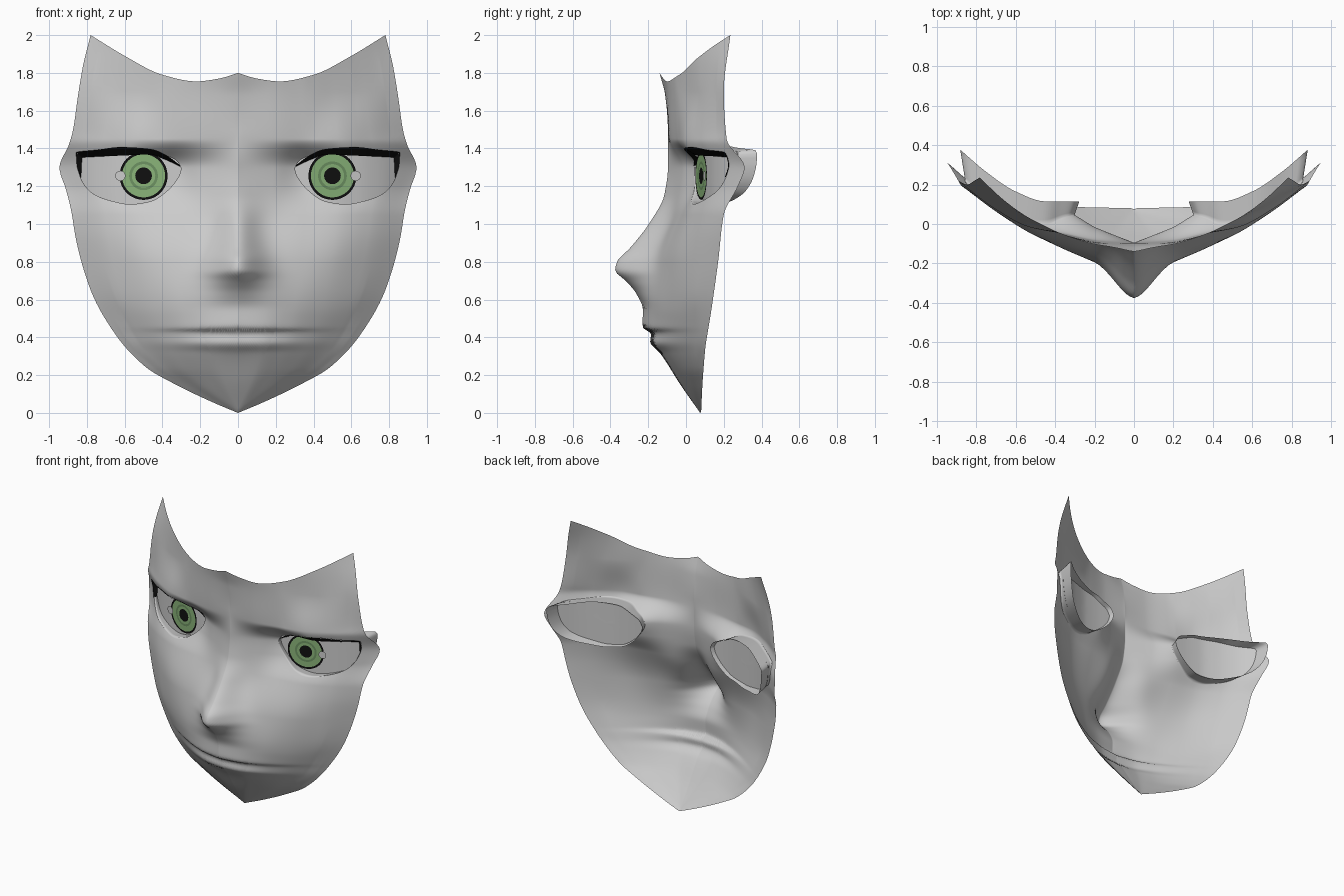
import bpy
from math import atan2, cos, sin, exp, pi

if "Cube" in bpy.data.objects:
    bpy.data.objects.remove(bpy.data.objects["Cube"])


def curve(keys):
    """Smooth overshoot-free curve through (t, value) keys."""
    t = [k[0] for k in keys]
    v = [k[1] for k in keys]
    n = len(t)
    d = [(v[i + 1] - v[i]) / (t[i + 1] - t[i]) for i in range(n - 1)]
    m = [d[0]] + [2 * a * b / (a + b) if a * b > 0 else 0 for a, b in zip(d, d[1:])] + [d[-1]]

    def f(x):
        x = min(max(x, t[0]), t[-1])
        i = 0
        while i < n - 2 and x > t[i + 1]:
            i += 1
        h = t[i + 1] - t[i]
        s = (x - t[i]) / h
        a, b = 1 - s, s
        return (v[i] * (1 + 2 * s) * a * a + v[i + 1] * b * b * (3 - 2 * s)
                + h * (m[i] * s * a * a - m[i + 1] * b * b * a))
    return f


def build(name, verts, faces, color=None):
    """Half object on +x, mirrored across x = 0."""
    me = bpy.data.meshes.new(name)
    me.from_pydata(verts, [], faces)
    me.shade_smooth()
    ob = bpy.data.objects.new(name, me)
    bpy.context.collection.objects.link(ob)
    mod = ob.modifiers.new("Mirror", 'MIRROR')
    mod.merge_threshold = 0.0005
    if color:
        mat = bpy.data.materials.new(name + "_color")
        mat.diffuse_color = (*color, 1)
        mat.use_nodes = True
        mat.node_tree.nodes["Principled BSDF"].inputs["Base Color"].default_value = mat.diffuse_color
        me.materials.append(mat)
    return ob


def ring_faces(rings, n):
    return [(r * n + i, (r + 1) * n + i, (r + 1) * n + (i + 1) % n, r * n + (i + 1) % n)
            for r in range(rings - 1) for i in range(n)]


# Outline half-width, centre profile and nose/mouth width, all by height
width = curve([(0, 0), (.05, .12), (.15, .33), (.24, .485), (.41, .645), (.65, .78),
               (.915, .857), (1.07, .883), (1.18, .91), (1.3, .945), (1.42, .895),
               (1.5, .873), (1.68, .847), (1.84, .82), (2, .78)])
profile = curve([(0, .075), (.15, -.03), (.32, -.14), (.375, -.19), (.41, -.185),
                 (.43, -.19), (.445, -.225), (.47, -.23), (.545, -.228), (.635, -.265),
                 (.70, -.32), (.755, -.375), (.80, -.365), (.873, -.296), (1.01, -.19),
                 (1.153, -.115), (1.31, -.095), (1.5, -.095), (1.68, -.11), (1.8, -.14), (2, -.19)])
ridge = curve([(0, .2), (.3, .3), (.43, .32), (.56, .2), (.75, .14), (1, .1), (2, .1)])

# Cross-sections: height, then depth at 0, 20, 40, 60, 80, 100 % of the half-width
sections = [
    (0.0, .075, .075, .075, .078, .08, .08),
    (.15, -.03, -.025, -.005, .02, .055, .087),
    (.32, -.14, -.13, -.095, -.04, .03, .1),
    (.55, -.225, -.20, -.15, -.075, .02, .135),
    (.80, -.20, -.165, -.12, -.06, .04, .17),
    (1.05, -.11, -.065, -.03, .005, .08, .2),
    (1.2, -.1, -.03, .05, .07, .135, .275),
    (1.3, -.095, -.02, .07, .065, .155, .31),
    (1.45, -.095, -.085, -.05, -.015, .08, .215),
    (1.7, -.11, -.1, -.06, .015, .1, .2),
    (2.0, -.19, -.16, -.08, .0, .11, .235)]
rows = [(s[0], curve([(i / 5, v) for i, v in enumerate(s[1:])])) for s in sections]


def depth(x, z):
    u = min(1, x / max(width(z), 1e-4))
    base = curve([(h, f(u)) for h, f in rows])(z)
    bump = profile(z) - curve([(s[0], s[1]) for s in sections])(z)
    return base + bump * exp(-(x / ridge(z)) ** 2)


# Eye opening contour
EX, EZ = .57, 1.25
eye = [(.30, 1.295), (.325, 1.335), (.385, 1.365), (.465, 1.395), (.62, 1.405), (.75, 1.39),
       (.855, 1.375), (.852, 1.32), (.835, 1.25), (.78, 1.17), (.68, 1.125), (.57, 1.105),
       (.465, 1.12), (.36, 1.19), (.31, 1.26), (.30, 1.295)]
ex = curve([(i, p[0]) for i, p in enumerate(eye)])
ez = curve([(i, p[1]) for i, p in enumerate(eye)])
lid = [(ex(i / 8), ez(i / 8)) for i in range(8 * (len(eye) - 1))]


def on_lid(x, z):
    """Point of the eye contour on the ray from the eye centre towards (x, z)."""
    dx, dz = x - EX, z - EZ
    for (ax, az), (bx, bz) in zip(lid, lid[1:] + lid[:1]):
        ax, az, bx, bz = ax - EX, az - EZ, bx - EX, bz - EZ
        ca, cb = dx * az - dz * ax, dx * bz - dz * bx
        if ca * cb <= 0 and ca != cb:
            s = ca / (ca - cb)
            px, pz = ax + s * (bx - ax), az + s * (bz - az)
            if px * dx + pz * dz > 0:
                return EX + px, EZ + pz
    return lid[0]


# Half-face outline: jaw and temple, hairline, centre line
top = curve([(0, 1.8), (.1, 1.77), (.22, 1.755), (.4, 1.79), (.6, 1.89), (.78, 2)])
outline = [(width(2 * (i / 110) ** 1.2), 2 * (i / 110) ** 1.2) for i in range(110)]
outline += [(.78 * (1 - i / 50), top(.78 * (1 - i / 50))) for i in range(50)]
outline += [(0, 1.8 * (1 - i / 100)) for i in range(100)]
n = len(outline)
inner = [on_lid(*p) for p in outline]

# Face: lid rim folding back, then rings from the eye opening to the outline
RIM, RINGS = 5, 90
rim_back = curve([(.27, .115), (.45, .115), (.6, .165), (.75, .265), (.89, .385)])
verts = []
for r in range(RIM):
    s = 1 - r / RIM
    for x, z in inner:
        k = 1 + .09 * s
        y0 = depth(x, z)
        y1 = rim_back(EX + (x - EX) * 1.09)
        verts.append((EX + (x - EX) * k, y0 + (y1 - y0) * s, EZ + (z - EZ) * k))
for r in range(RINGS + 1):
    t = r / RINGS
    for (ax, az), (bx, bz) in zip(inner, outline):
        x, z = ax + (bx - ax) * t, az + (bz - az) * t
        verts.append((x, depth(x, z), z))
build("face_mask", verts, ring_faces(RIM + RINGS + 1, n))

# Eye whites: curved sheets behind the lids
white = curve([(.27, .085), (.37, .086), (.5, .096), (.63, .132), (.75, .19), (.88, .285)])
verts = []
for r in range(13):
    k = max(.001, 1.04 * r / 12)
    verts += [(EX + (x - EX) * k, white(EX + (x - EX) * k), EZ + (z - EZ) * k) for x, z in lid[::-1]]
build("eye_white", verts, ring_faces(13, len(lid)))


# Iris rings on a tilted plane
def annulus(name, r0, r1, color=None, cx=.5, lift=0.0):
    pts = []
    for r in (r0, r1):
        for i in range(64):
            a = 2 * pi * i / 64
            x = cx + r * cos(a)
            pts.append((x, .08 + .24 * (x - .5) - lift, 1.255 + r * sin(a)))
    build(name, pts, ring_faces(2, 64), color)


black, green, dark = (.005, .005, .005), (.25, .45, .19), (.15, .28, .12)
annulus("iris_border", .114, .127, black)
annulus("iris_outer", .076, .114, green)
annulus("iris_dark_ring", .062, .076, dark)
annulus("iris_inner", .044, .062, green)
annulus("pupil", .0005, .044, black)
annulus("eye_highlight", .0005, .027, None, .623, .012)

# Upper lash: dark ledge from the lid edge back to the eye
upper = [(.305, 1.31), (.385, 1.367), (.465, 1.397), (.62, 1.407), (.75, 1.392),
         (.857, 1.377), (.853, 1.31), (.836, 1.25)]
lower = [(.307, 1.305), (.395, 1.345), (.47, 1.368), (.62, 1.362), (.74, 1.357),
         (.825, 1.35), (.828, 1.31), (.831, 1.245)]
strips = [[curve([(i, p[c]) for i, p in enumerate(e)]) for c in (0, 1)] for e in (upper, lower)]
verts = []
for i in range(57):
    (ux, uz), (lx, lz) = [(f(i / 8), g(i / 8)) for f, g in strips]
    y = depth(ux, uz) - .006
    verts += [(ux, y, uz), (lx, min(y + .055, white(lx) - .006), lz)]
build("upper_lash", verts, [(2 * i, 2 * i + 1, 2 * i + 3, 2 * i + 2) for i in range(56)], black)
